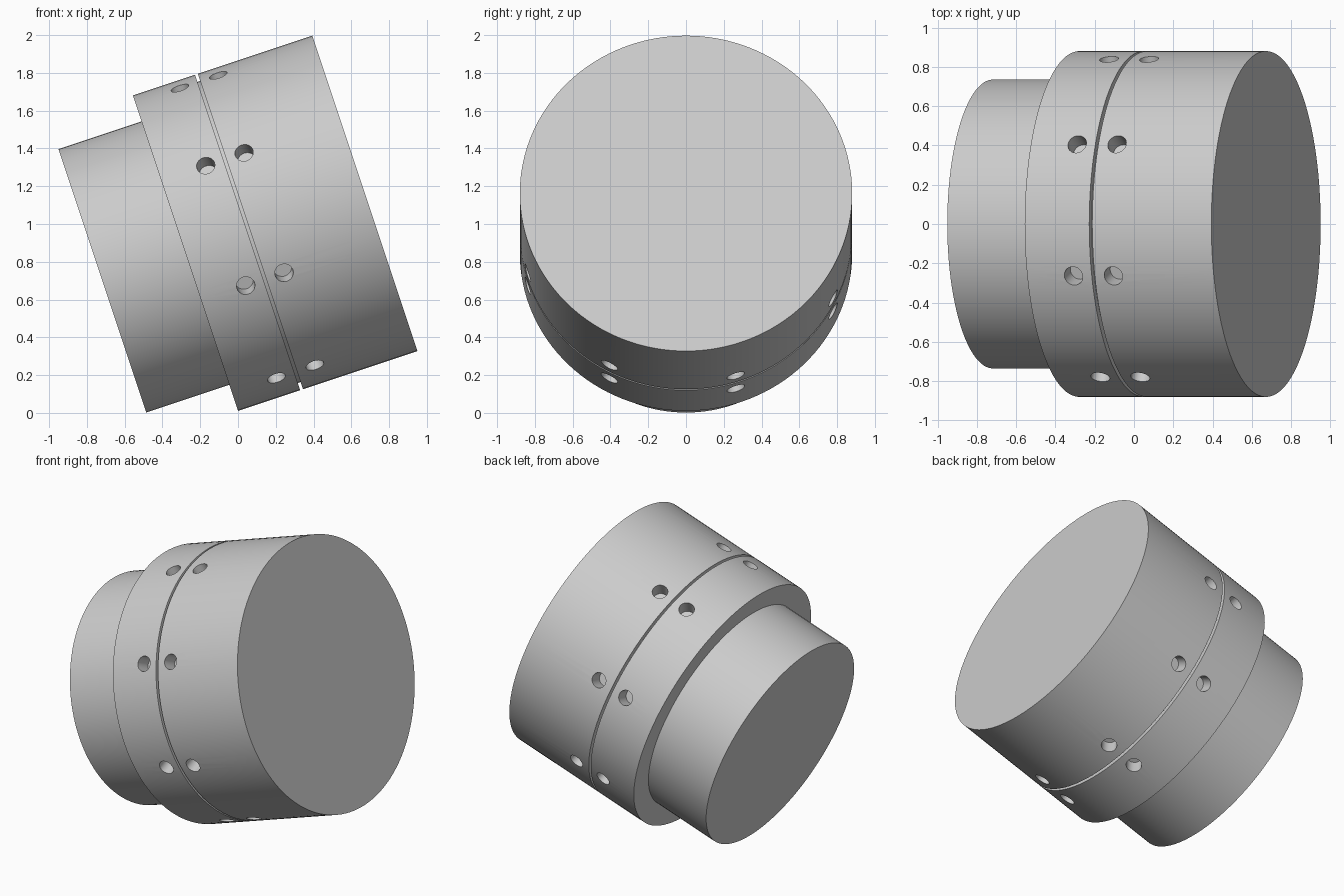
import bpy, bmesh
from math import radians, sin, cos, pi, atan
from mathutils import Matrix, Vector

cube = bpy.data.objects.get("Cube")
if cube:
    bpy.data.objects.remove(cube, do_unlink=True)

# Plain grey metal
metal = bpy.data.materials.new("grey metal")
metal.use_nodes = True
GREY = (0.6, 0.6, 0.6, 1)
metal.diffuse_color = GREY
metal.node_tree.nodes["Principled BSDF"].inputs["Base Color"].default_value = GREY

SEGMENTS = 128
NECK_R, BODY_R, GROOVE_R = 0.735, 0.88, 0.84
STEP, GROOVE, LENGTH = 0.464, 0.818, 1.465
GROOVE_HALF = 0.008
HOLE_R, HOLE_DEPTH = 0.049, 0.1


def make_object(name, bm):
    mesh = bpy.data.meshes.new(name)
    bm.to_mesh(mesh)
    bm.free()
    obj = bpy.data.objects.new(name, mesh)
    bpy.context.collection.objects.link(obj)
    mesh.materials.append(metal)
    return obj


def lathe(name, profile):
    """Closed turned solid from (radius, height) points, capped at both ends."""
    bm = bmesh.new()
    rings = []
    for r, h in profile:
        rings.append([bm.verts.new((r * cos(2 * pi * i / SEGMENTS),
                                    r * sin(2 * pi * i / SEGMENTS), h))
                      for i in range(SEGMENTS)])
    for a, b in zip(rings, rings[1:]):
        for i in range(SEGMENTS):
            j = (i + 1) % SEGMENTS
            bm.faces.new((a[i], a[j], b[j], b[i]))
    bm.faces.new(rings[0][::-1])
    bm.faces.new(rings[-1])
    bmesh.ops.recalc_face_normals(bm, faces=bm.faces)
    return make_object(name, bm)


# Stepped body with a thin groove around it
body = lathe("stepped_body", [
    (NECK_R, 0), (NECK_R, STEP), (BODY_R, STEP),
    (BODY_R, GROOVE - GROOVE_HALF), (GROOVE_R, GROOVE - GROOVE_HALF),
    (GROOVE_R, GROOVE + GROOVE_HALF), (BODY_R, GROOVE + GROOVE_HALF),
    (BODY_R, LENGTH)])

# Two rings of eight blind radial holes, one on each side of the groove
bm = bmesh.new()
for k in range(8):
    angle = radians(27.5 + 45 * k)
    outward = Vector((-sin(angle), -cos(angle), 0))
    turn = outward.to_track_quat('Z', 'Y').to_matrix().to_4x4()
    for height in (0.712, 0.926):
        centre = outward * BODY_R + Vector((0, 0, height))
        bmesh.ops.create_cone(bm, cap_ends=True, segments=32, radius1=HOLE_R,
                              radius2=HOLE_R, depth=2 * HOLE_DEPTH,
                              matrix=Matrix.Translation(centre) @ turn)
cutter = make_object("hole_cutter", bm)
cutter.hide_render = True

drill = body.modifiers.new("drill holes", 'BOOLEAN')
drill.operation = 'DIFFERENCE'
drill.solver = 'EXACT'
drill.object = cutter
bpy.ops.object.select_all(action='DESELECT')
body.select_set(True)
bpy.context.view_layer.objects.active = body
bpy.ops.object.modifier_apply(modifier=drill.name)
bpy.data.objects.remove(cutter, do_unlink=True)

bpy.ops.object.shade_smooth_by_angle(angle=radians(30))

# Tilt the axis: neck low on the right-hand side, wide end raised
body.rotation_euler = (0, pi / 2 - atan(1 / 3), 0)
body.location = (-0.718, 0, 0.699)
